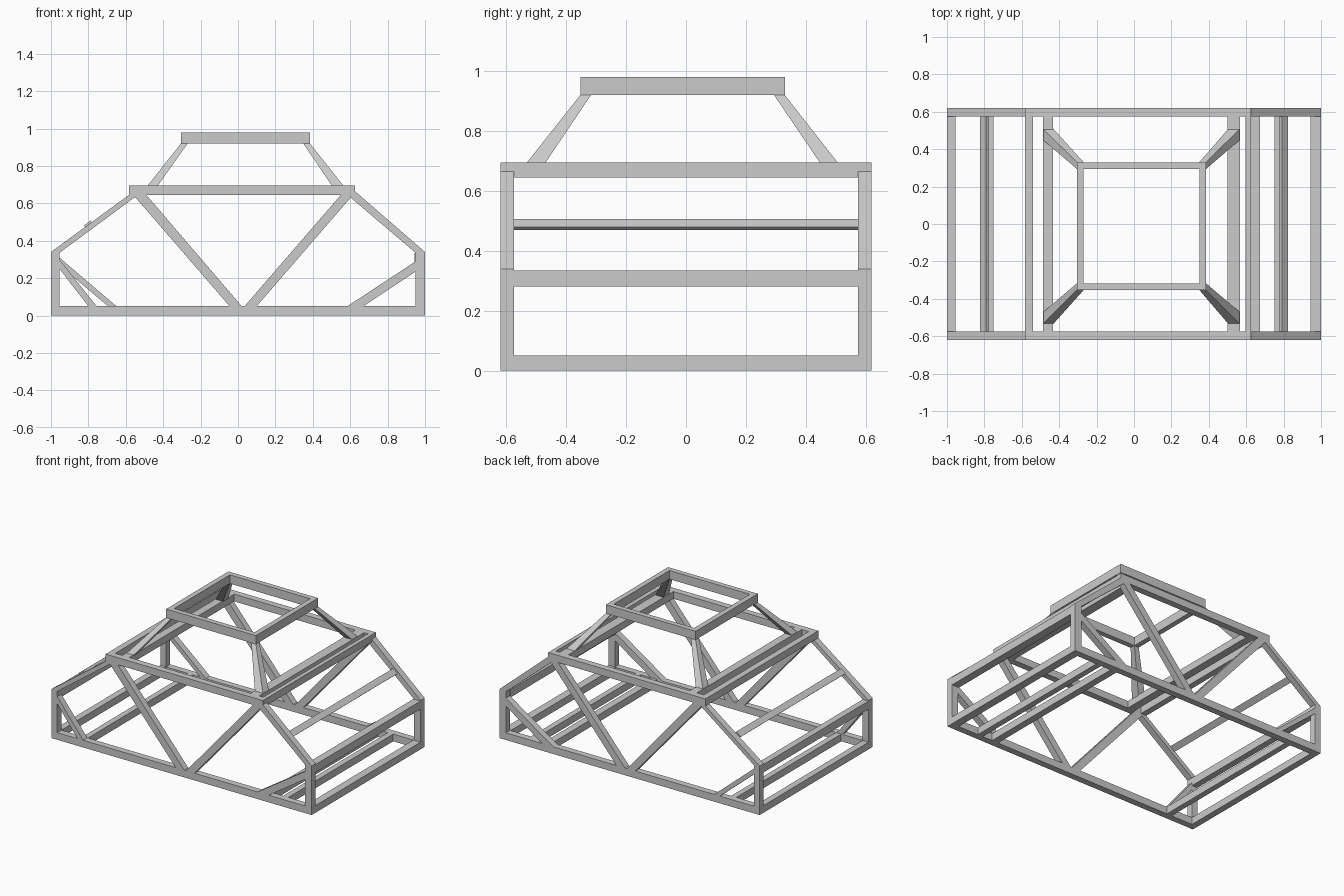
import bpy, bmesh

if "Cube" in bpy.data.objects:
    bpy.data.objects.remove(bpy.data.objects["Cube"])

W = 0.62      # half width of the frame
R = 0.575     # inner face of the side members


def solid(name, a, b):
    """Loft a closed solid between two matching loops of 3D points."""
    bm = bmesh.new()
    va = [bm.verts.new(p) for p in a]
    vb = [bm.verts.new(p) for p in b]
    n = len(a)
    bm.faces.new(va)
    bm.faces.new(vb[::-1])
    for i in range(n):
        j = (i + 1) % n
        bm.faces.new((va[j], va[i], vb[i], vb[j]))
    bmesh.ops.recalc_face_normals(bm, faces=bm.faces)
    me = bpy.data.meshes.new(name)
    bm.to_mesh(me)
    bm.free()
    ob = bpy.data.objects.new(name, me)
    bpy.context.collection.objects.link(ob)
    return ob


def prism(name, pts, y0, y1):
    """Extrude an xz outline along y."""
    return solid(name, [(x, y0, z) for x, z in pts], [(x, y1, z) for x, z in pts])


def rect(x0, x1, z0, z1):
    return [(x0, z0), (x1, z0), (x1, z1), (x0, z1)]


def sides(name, pts):
    prism("front_" + name, pts, -W, -R)
    prism("back_" + name, pts, R, W)


def cross(name, pts):
    prism(name, pts, -R, R)


# Side frames: rails, posts, sloping rails and V braces
sides("bottom_rail", rect(-1, 1, 0, 0.05))
sides("top_rail", rect(-0.583, 0.625, 0.645, 0.695))
sides("left_post", rect(-1, -0.955, 0.05, 0.34))
sides("right_post", rect(0.95, 1, 0.05, 0.34))
sides("left_slope", [(-0.583, 0.645), (-0.535, 0.645), (-0.955, 0.335), (-1, 0.34)])
sides("right_slope", [(0.585, 0.645), (0.625, 0.665), (1, 0.34), (0.95, 0.335)])
sides("left_v_brace", [(-0.56, 0.645), (-0.49, 0.645), (0.02, 0.05), (-0.045, 0.05)])
sides("right_v_brace", [(0.55, 0.645), (0.615, 0.645), (0.1, 0.05), (0.035, 0.05)])
sides("right_corner_brace", [(0.585, 0.05), (0.67, 0.05), (0.95, 0.235), (0.95, 0.29)])

# Left corner braces differ front and back
prism("front_left_corner_brace", [(-0.8, 0.05), (-0.755, 0.05), (-0.955, 0.3), (-0.955, 0.25)], -W, -R)
prism("back_left_corner_brace", [(-0.695, 0.05), (-0.65, 0.05), (-0.955, 0.31), (-0.955, 0.27)], R, W)

# Cross rails on the floor and at the ends
for n, x0, x1 in (("left_end", -1, -0.955), ("left_floor", -0.79, -0.75),
                  ("right_inner_floor", 0.625, 0.674), ("right_floor", 0.75, 0.79),
                  ("right_end", 0.945, 1)):
    cross(n + "_cross_rail", rect(x0, x1, 0, 0.05))
cross("left_upper_end_rail", rect(-1, -0.955, 0.28, 0.335))
cross("right_upper_end_rail", rect(0.945, 1, 0.28, 0.335))

# Cross bars halfway up the slopes
for n, s in (("left", -1), ("right", 1)):
    cross(n + "_slope_cross_bar",
          [(s * x, z) for x, z in ((0.79, 0.507), (0.824, 0.48), (0.813, 0.47), (0.778, 0.497))])

# Cross rails of the top frame
for n, x0, x1 in (("left_end", -0.583, -0.54), ("left_leg", -0.487, -0.432),
                  ("right_leg", 0.5, 0.567), ("right_end", 0.597, 0.625)):
    cross(n + "_top_cross_rail", rect(x0, x1, 0.645, 0.695))

# Raised rectangular frame
X0, X1, Y0, Y1 = -0.305, 0.385, -0.353, 0.33
T = 0.036
prism("raised_frame_front", rect(X0, X1, 0.92, 0.98), Y0, Y0 + T)
prism("raised_frame_back", rect(X0, X1, 0.92, 0.98), Y1 - T, Y1)
prism("raised_frame_left", rect(X0, X0 + T, 0.92, 0.98), Y0 + T, Y1 - T)
prism("raised_frame_right", rect(X1 - T, X1, 0.92, 0.98), Y0 + T, Y1 - T)


# Splayed legs under the raised frame
def quad(x0, x1, y0, y1, z):
    return [(x0, y0, z), (x1, y0, z), (x1, y1, z), (x0, y1, z)]


for nx, bx, tx in (("left", (-0.487, -0.432), (X0, X0 + T)),
                   ("right", (0.505, 0.567), (X1 - T, X1))):
    for ny, by, ty in (("front", (-0.535, -0.472), (Y0, Y0 + T)),
                       ("back", (0.45, 0.51), (Y1 - T, Y1))):
        solid(f"{ny}_{nx}_leg", quad(*bx, *by, 0.69), quad(*tx, *ty, 0.92))
